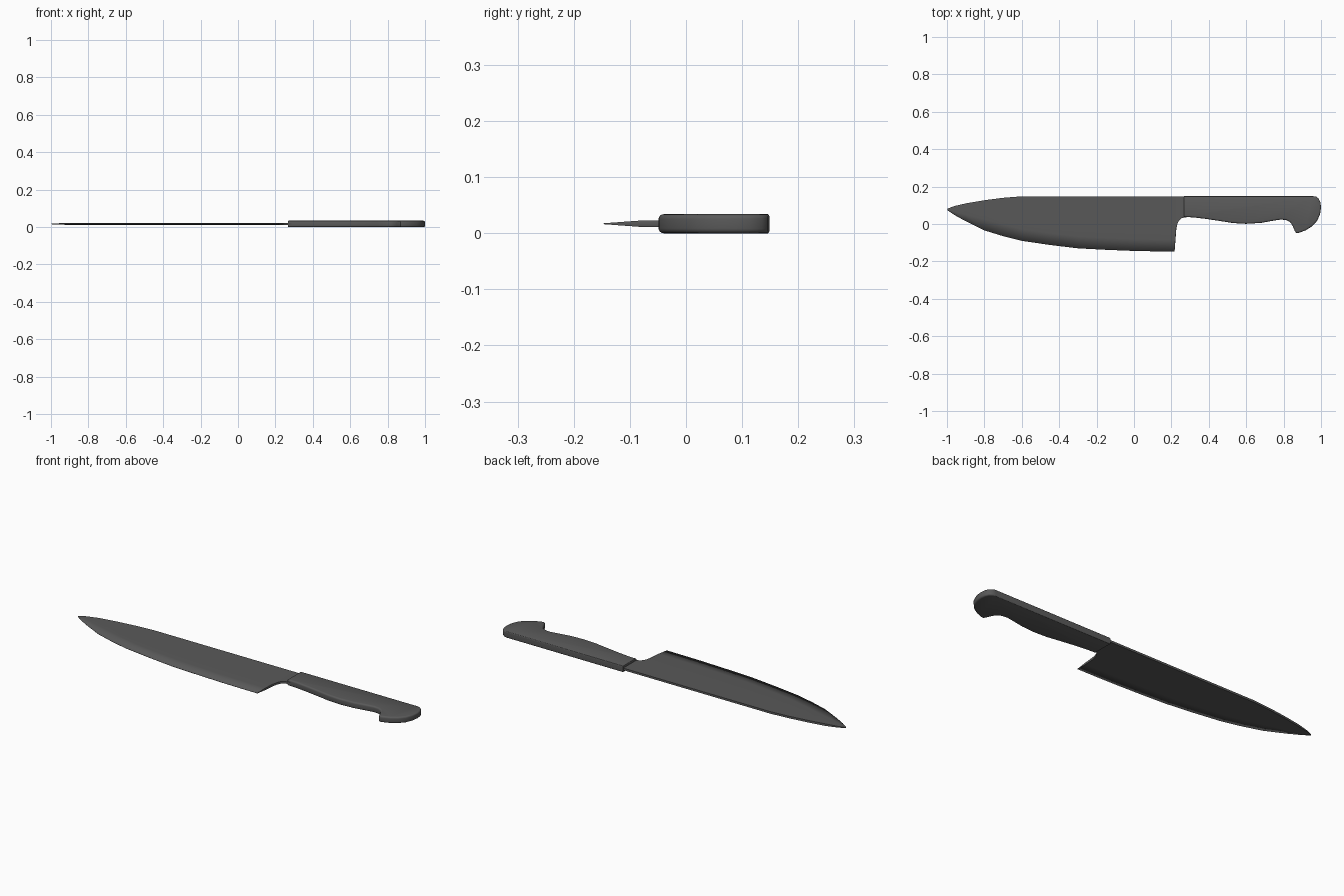
import bpy, bmesh, math

if "Cube" in bpy.data.objects:
    bpy.data.objects.remove(bpy.data.objects["Cube"])

MID_Z = 0.017
HALF = 0.0055

# Dark grey finish shared by both parts
dark = bpy.data.materials.new("dark_grey")
dark.diffuse_color = (0.1, 0.1, 0.1, 1)
dark.use_nodes = True
dark.node_tree.nodes["Principled BSDF"].inputs["Base Color"].default_value = dark.diffuse_color


def finish(bm, name):
    bmesh.ops.recalc_face_normals(bm, faces=bm.faces)
    mesh = bpy.data.meshes.new(name)
    bm.to_mesh(mesh)
    bm.free()
    mesh.materials.append(dark)
    ob = bpy.data.objects.new(name, mesh)
    bpy.context.collection.objects.link(ob)
    return ob


def build_blade():
    # Stations along the blade: x, spine y, cutting edge y
    stations = [(-0.998, 0.082, 0.074), (-0.96, 0.096, 0.048), (-0.9, 0.11, 0.015),
                (-0.8, 0.127, -0.034), (-0.7, 0.14, -0.065), (-0.6, 0.148, -0.09),
                (-0.45, 0.148, -0.112), (-0.3, 0.148, -0.13), (-0.15, 0.148, -0.138),
                (0.0, 0.148, -0.144), (0.1, 0.148, -0.146)]
    rows = []
    for x, s, e in stations:
        bevel = e + min(0.065, 0.38 * (s - e))
        t = HALF * min(1, 0.3 + (x + 1) * 8)
        rows.append([(x, s, t), (x, bevel, t), (x, e, 0.0008)])
    # Heel, then the curved choil that runs into the handle
    rows.append([(0.222, 0.148, HALF), (0.221, -0.083, HALF), (0.217, -0.147, 0.0008)])
    for x, y in [(0.226, -0.03), (0.231, -0.002), (0.24, 0.018), (0.253, 0.031), (0.285, 0.037)]:
        rows.append([(x, 0.148, HALF), (x, y + 0.012, HALF), (x, y, HALF)])

    bm = bmesh.new()
    loops = []
    for row in rows:
        upper = [bm.verts.new((x, y, MID_Z + t)) for x, y, t in row]
        lower = [bm.verts.new((x, y, MID_Z - t)) for x, y, t in reversed(row)]
        loops.append(upper + lower)
    for a, b in zip(loops, loops[1:]):
        for i in range(6):
            j = (i + 1) % 6
            bm.faces.new((a[i], a[j], b[j], b[i]))
    bm.faces.new(loops[0])
    bm.faces.new(loops[-1])
    bmesh.ops.recalc_face_normals(bm, faces=bm.faces)
    # Smooth across the ground cutting edge, crisp at the spine and choil
    edge_verts = {v for loop in loops[:11] for v in loop[2:4]}
    for f in bm.faces:
        f.smooth = True
    for e in bm.edges:
        on_cut = e.verts[0] in edge_verts or e.verts[1] in edge_verts
        e.smooth = on_cut or e.calc_face_angle(0) < math.radians(35)
    return finish(bm, "blade")


def build_handle():
    outline = [(0.267, 0.149), (0.955, 0.149), (0.975, 0.146), (0.988, 0.135), (0.997, 0.115),
               (1.0, 0.09), (0.995, 0.053), (0.98, 0.018), (0.955, -0.01), (0.92, -0.033),
               (0.88, -0.048), (0.868, -0.049), (0.86, -0.038), (0.848, -0.01), (0.836, 0.009),
               (0.815, 0.021), (0.785, 0.024), (0.74, 0.017), (0.68, 0.006), (0.6, 0.001),
               (0.53, 0.005), (0.46, 0.016), (0.38, 0.028), (0.32, 0.035), (0.267, 0.038)]
    bm = bmesh.new()
    base = bm.faces.new([bm.verts.new((x, y, 0)) for x, y in outline])
    top = bmesh.ops.extrude_face_region(bm, geom=[base])["geom"]
    for v in top:
        if isinstance(v, bmesh.types.BMVert):
            v.co.z = 2 * MID_Z
    # Round the rims: soft on the grip side, tight on the spine and front end
    weight = bm.edges.layers.float.new("bevel_weight_edge")
    for e in bm.edges:
        a, b = (v.co for v in e.verts)
        if abs(a.z - b.z) < 1e-5:
            tight = min(a.y, b.y) > 0.14 or max(a.x, b.x) < 0.27
            e[weight] = 0.35 if tight else 1.0
    ob = finish(bm, "handle")
    mod = ob.modifiers.new("rounded_rim", "BEVEL")
    mod.limit_method = "WEIGHT"
    mod.width = 0.009
    mod.segments = 4
    bpy.context.view_layer.objects.active = ob
    ob.select_set(True)
    bpy.ops.object.modifier_apply(modifier=mod.name)
    bpy.ops.object.shade_smooth_by_angle(angle=math.radians(40))


build_blade()
build_handle()
